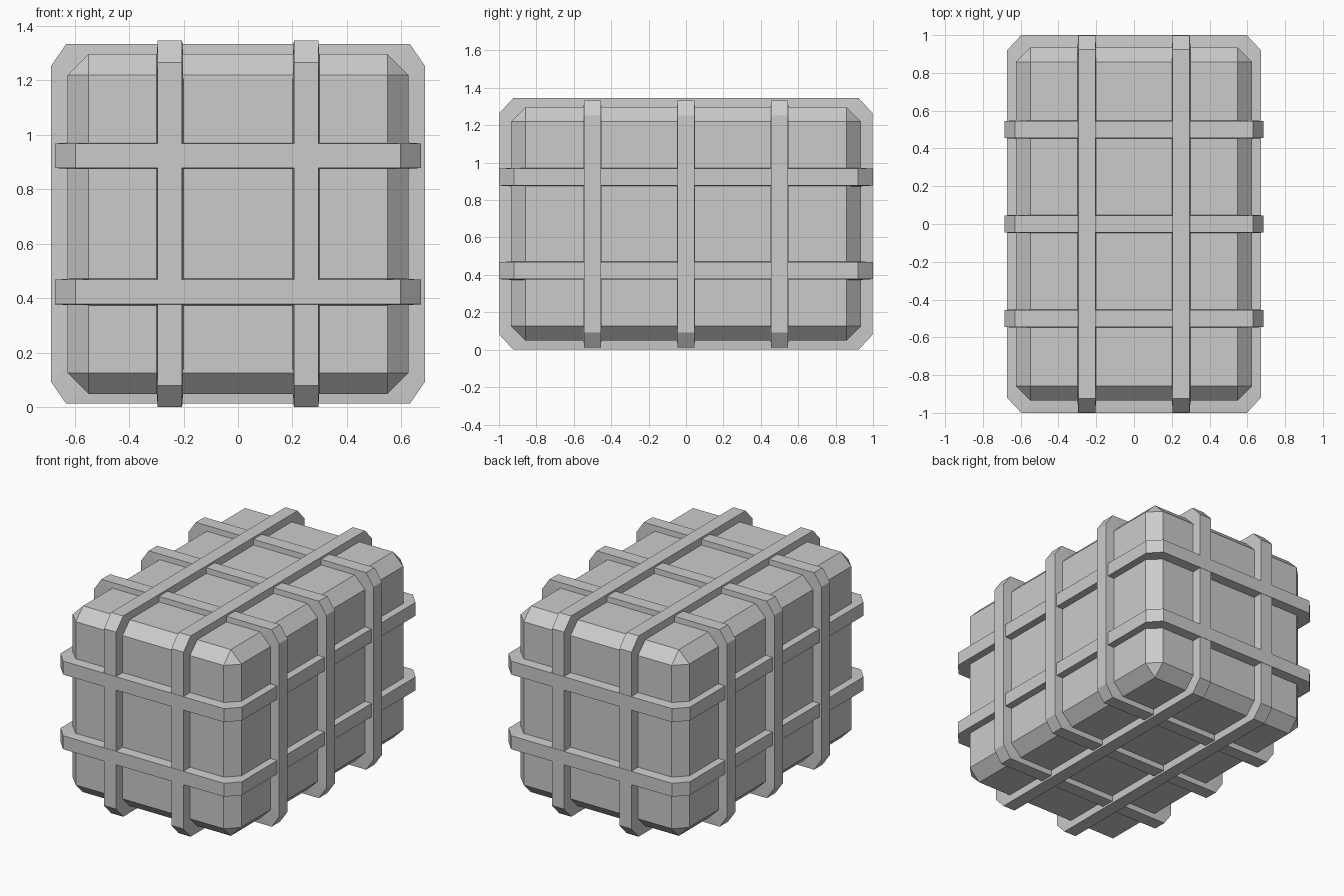
import bpy, bmesh
from mathutils import Vector

cube = bpy.data.objects.get("Cube")
if cube:
    bpy.data.objects.remove(cube, do_unlink=True)

grey = bpy.data.materials.new("plain grey")
grey.use_nodes = True
colour = (0.6, 0.6, 0.6, 1)
grey.diffuse_color = colour
grey.node_tree.nodes["Principled BSDF"].inputs["Base Color"].default_value = colour

MID = Vector((0, 0, 0.6725))    # centre of the crate


def add_object(name, bm, location):
    bmesh.ops.recalc_face_normals(bm, faces=bm.faces[:])
    mesh = bpy.data.meshes.new(name)
    bm.to_mesh(mesh)
    bm.free()
    mesh.materials.append(grey)
    obj = bpy.data.objects.new(name, mesh)
    obj.location = location
    bpy.context.collection.objects.link(obj)
    return obj


def octagon(a, b, ca, cb):
    """Rectangle of half sizes a, b with its corners cut by ca, cb."""
    return [(a, cb - b), (a, b - cb), (a - ca, b), (ca - a, b),
            (-a, b - cb), (-a, cb - b), (ca - a, -b), (a - ca, -b)]


def band(name, axis, offset, half, cut):
    """Chamfered hoop around the given axis, slightly narrower outside."""
    bm = bmesh.new()
    u, v = [i for i in range(3) if i != axis]
    outer = octagon(*half, *cut)
    inner = octagon(half[0] - 0.075, half[1] - 0.075, 0.08, 0.08)
    loops = []
    for profile, w in ((outer, -0.045), (outer, 0.045), (inner, 0.05), (inner, -0.05)):
        loop = []
        for p, q in profile:
            co = Vector((0, 0, 0))
            co[u], co[v], co[axis] = p, q, w
            loop.append(bm.verts.new(co))
        loops.append(loop)
    for k in range(4):
        l0, l1 = loops[k], loops[(k + 1) % 4]
        for i in range(8):
            j = (i + 1) % 8
            bm.faces.new((l0[i], l0[j], l1[j], l1[i]))
    location = MID.copy()
    location[axis] += offset
    add_object(name, bm, location)


# Chamfered crate body
bm = bmesh.new()
bmesh.ops.create_cube(bm, size=2)
bmesh.ops.scale(bm, vec=(0.625, 0.935, 0.624), verts=bm.verts[:])
bmesh.ops.bevel(bm, geom=bm.edges[:], offset=0.077, offset_type='OFFSET',
                segments=1, affect='EDGES')
add_object("crate_body", bm, MID)

# Lengthwise hoops over the top and ends
for side, x in (("right", -0.25), ("left", 0.25)):
    band("lengthwise_band_" + side, 0, x, (0.998, 0.6725), (0.075, 0.08))

# Crosswise hoops over the top and sides
for place, y in (("front", -0.5), ("middle", 0), ("back", 0.5)):
    band("crosswise_band_" + place, 1, y, (0.686, 0.66), (0.055, 0.08))

# Level hoops around the four walls
for place, z in (("lower", -0.25), ("upper", 0.25)):
    band("level_band_" + place, 2, z, (0.672, 1.0), (0.075, 0.08))
